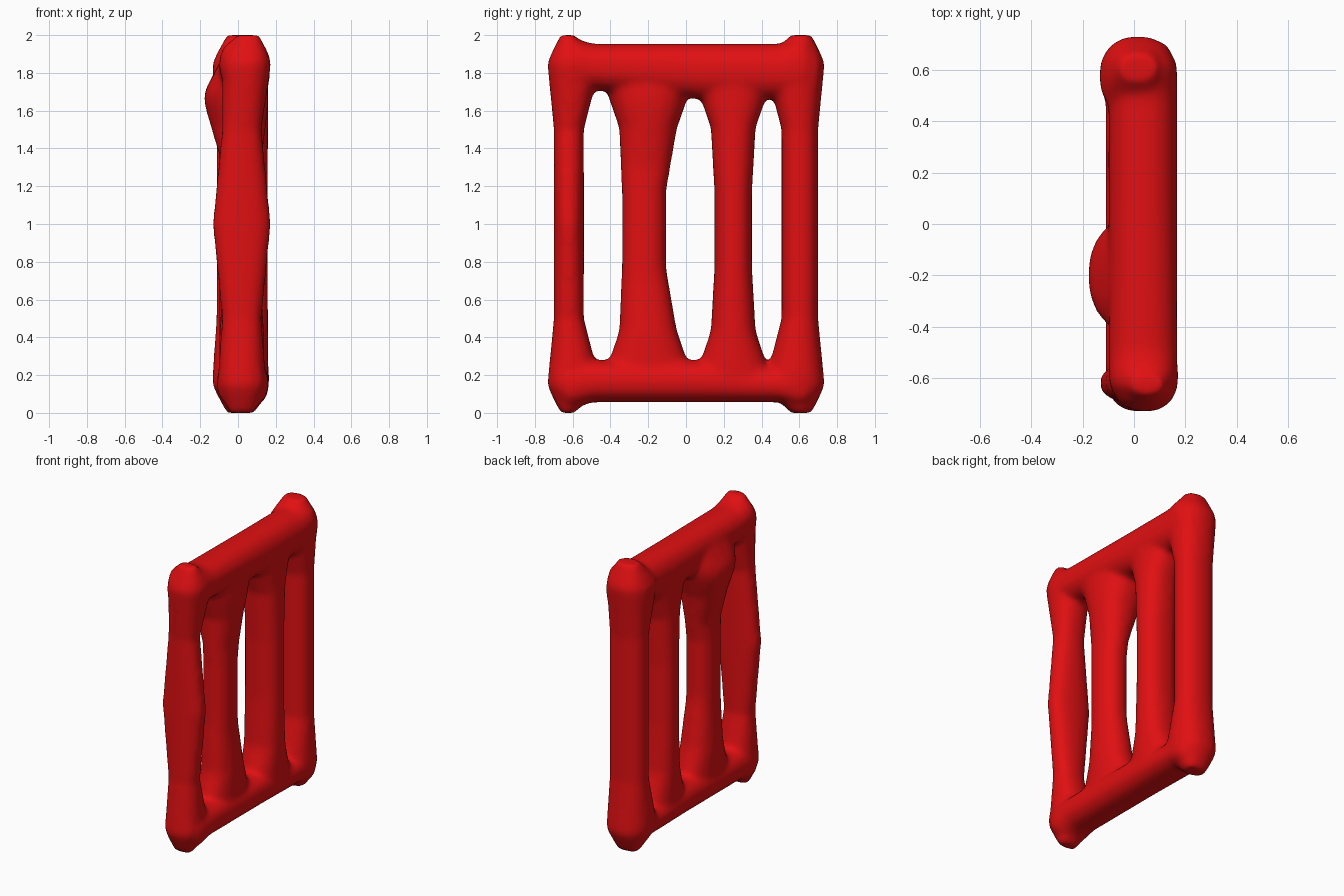
import bpy, bmesh, math

if "Cube" in bpy.data.objects:
    bpy.data.objects.remove(bpy.data.objects["Cube"])

red = bpy.data.materials.new("bright_red")
red.use_nodes = True
red.diffuse_color = (0.75, 0.005, 0.006, 1)
red.node_tree.nodes["Principled BSDF"].inputs["Base Color"].default_value = red.diffuse_color

SIDES = 20
STEPS = 40


def ramp(value, start, end):
    """Rises from nothing to one between start and end."""
    return min(max((value - start) / (end - start), 0), 1)


def soft(value, power=0.88):
    """Squares off a circle slightly, for a soft rounded section."""
    return math.copysign(abs(value) ** power, value)


def add_bar(bm, start, end, section, upright=True):
    """Lofts a bar; section(position) gives its two edges, x centre and half depth."""
    rings = []
    for step in range(STEPS + 1):
        position = start + (end - start) * step / STEPS
        edge_a, edge_b, centre, depth = section(position)
        middle, half = (edge_a + edge_b) / 2, abs(edge_b - edge_a) / 2
        ring = []
        for i in range(SIDES):
            angle = math.tau * i / SIDES
            x = centre + depth * soft(math.cos(angle))
            across = middle + half * soft(math.sin(angle))
            place = (x, across, position) if upright else (x, position, across)
            ring.append(bm.verts.new(place))
        rings.append(ring)
    for a, b in zip(rings, rings[1:]):
        for i in range(SIDES):
            j = (i + 1) % SIDES
            bm.faces.new((a[i], a[j], b[j], b[i]))
    bm.faces.new(rings[0])
    bm.faces.new(rings[-1])


def post_edges(z, inner):
    """Outer post outline: flared towards the corners, then chamfered."""
    reach = abs(z - 1)
    chamfer = ramp(reach, 0.86, 1)
    outer = 0.7 + 0.035 * ramp(reach, 0.5, 0.85) - 0.07 * chamfer
    inside = inner - 0.09 * ramp(reach, 0.5, 0.85) + 0.14 * chamfer
    return inside, outer, 1 - 0.5 * chamfer


def front_post(z):
    inside, outer, taper = post_edges(z, 0.54)
    reach = abs(z - 1)
    depth = 0.155 - 0.05 * ramp(reach, 0, 0.5) + 0.025 * ramp(reach, 0.5, 0.85)
    return -inside, -outer, 0.02 + 0.03 * ramp(z, 1.5, 1.9), depth * taper


def back_post(z):
    inside, outer, taper = post_edges(z, 0.505)
    depth = 0.13 + 0.02 * ramp(abs(z - 1), 0.5, 0.8)
    return inside, outer, 0.015, depth * taper


def bar_edges(z, low, high, low_spread, high_spread):
    """Inner bar outline: waisted, with rounded roots at the rails."""
    reach = abs(z - 0.97)
    spread = ramp(reach, 0.2, 0.55)
    root = 0.09 * ramp(reach, 0.54, 0.8)
    return low - low_spread * spread - root, high + high_spread * spread + root


def front_bar(z):
    bulge = ramp(z, 1.3, 1.65) - ramp(z, 1.7, 1.85)
    depth = 0.1 + 0.02 * ramp(abs(z - 1), 0.3, 0.6) + 0.05 * bulge
    return *bar_edges(z, -0.34, -0.105, 0.015, 0.06), 0.02 - 0.03 * bulge, depth


def back_bar(z):
    return *bar_edges(z, 0.15, 0.35, 0.02, 0.02), 0.03, 0.13


def rail_end(y):
    """Corner flare and taper shared by both rails."""
    taper = ramp(abs(y), 0.62, 0.7)
    return 0.04 * ramp(abs(y), 0.5, 0.62) - 0.07 * taper, 1 - 0.3 * taper


def bottom_rail(y):
    flare, taper = rail_end(y)
    return 0.055 - flare, 0.28 - 0.035 * ramp(y, 0.1, 0.4), 0.025, 0.137 * taper


def top_rail(y):
    flare, taper = rail_end(y)
    return 1.71 - 0.05 * ramp(y, -0.5, 0.1), 1.955 + flare, 0.035, 0.135 * taper


bm = bmesh.new()
add_bar(bm, 0, 2, front_post)
add_bar(bm, 0, 2, back_post)
add_bar(bm, 0.15, 1.85, front_bar)
add_bar(bm, 0.15, 1.85, back_bar)
add_bar(bm, -0.7, 0.7, bottom_rail, upright=False)
add_bar(bm, -0.7, 0.7, top_rail, upright=False)

bmesh.ops.recalc_face_normals(bm, faces=bm.faces)
mesh = bpy.data.meshes.new("barred_frame")
bm.to_mesh(mesh)
bm.free()
mesh.materials.append(red)
frame = bpy.data.objects.new("barred_frame", mesh)
bpy.context.collection.objects.link(frame)

# Melt the bars into one skin with soft joints
remesh = frame.modifiers.new("fuse", "REMESH")
remesh.mode = "VOXEL"
remesh.voxel_size = 0.018
remesh.use_smooth_shade = True
smooth = frame.modifiers.new("soften", "SMOOTH")
smooth.factor = 0.5
smooth.iterations = 8
